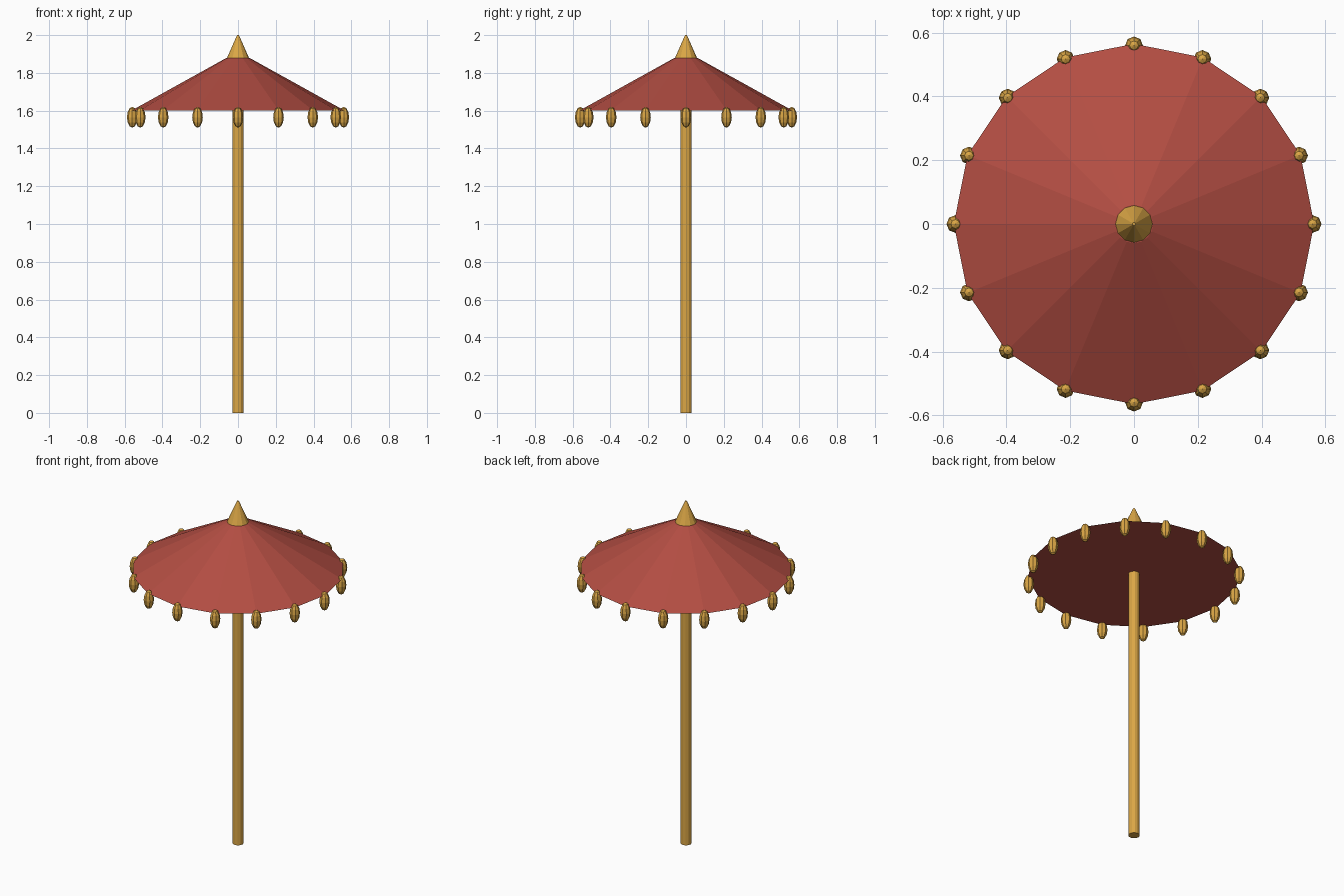
import bpy
from math import cos, sin, tau

cube = bpy.data.objects.get("Cube")
if cube:
    bpy.data.objects.remove(cube, do_unlink=True)


def material(name, color):
    m = bpy.data.materials.new(name)
    m.use_nodes = True
    m.diffuse_color = color
    m.node_tree.nodes["Principled BSDF"].inputs["Base Color"].default_value = color
    return m


red = material("red cloth", (0.45, 0.075, 0.055, 1))
gold = material("gold", (0.70, 0.38, 0.06, 1))


def finish(name, mat):
    ob = bpy.context.object
    ob.name = name
    ob.data.materials.append(mat)
    return ob


def frustum(name, sides, r_bottom, r_top, z_bottom, z_top, mat):
    bpy.ops.mesh.primitive_cone_add(
        vertices=sides, radius1=r_bottom, radius2=r_top,
        depth=z_top - z_bottom, location=(0, 0, (z_bottom + z_top) / 2))
    return finish(name, mat)


# Pole, sixteen-panel canopy and finial
frustum("pole", 12, 0.03, 0.03, 0, 1.62, gold)
frustum("canopy", 16, 0.565, 0.06, 1.6, 1.88, red)
frustum("finial", 12, 0.058, 0.005, 1.88, 2.0, gold)

# Elongated beads hanging at the canopy corners
for i in range(16):
    a = tau * i / 16
    bpy.ops.mesh.primitive_uv_sphere_add(
        segments=8, ring_count=6, radius=1,
        location=(0.56 * cos(a), 0.56 * sin(a), 1.565))
    bead = finish(f"bead_{i + 1}", gold)
    bead.scale = (0.028, 0.028, 0.055)
